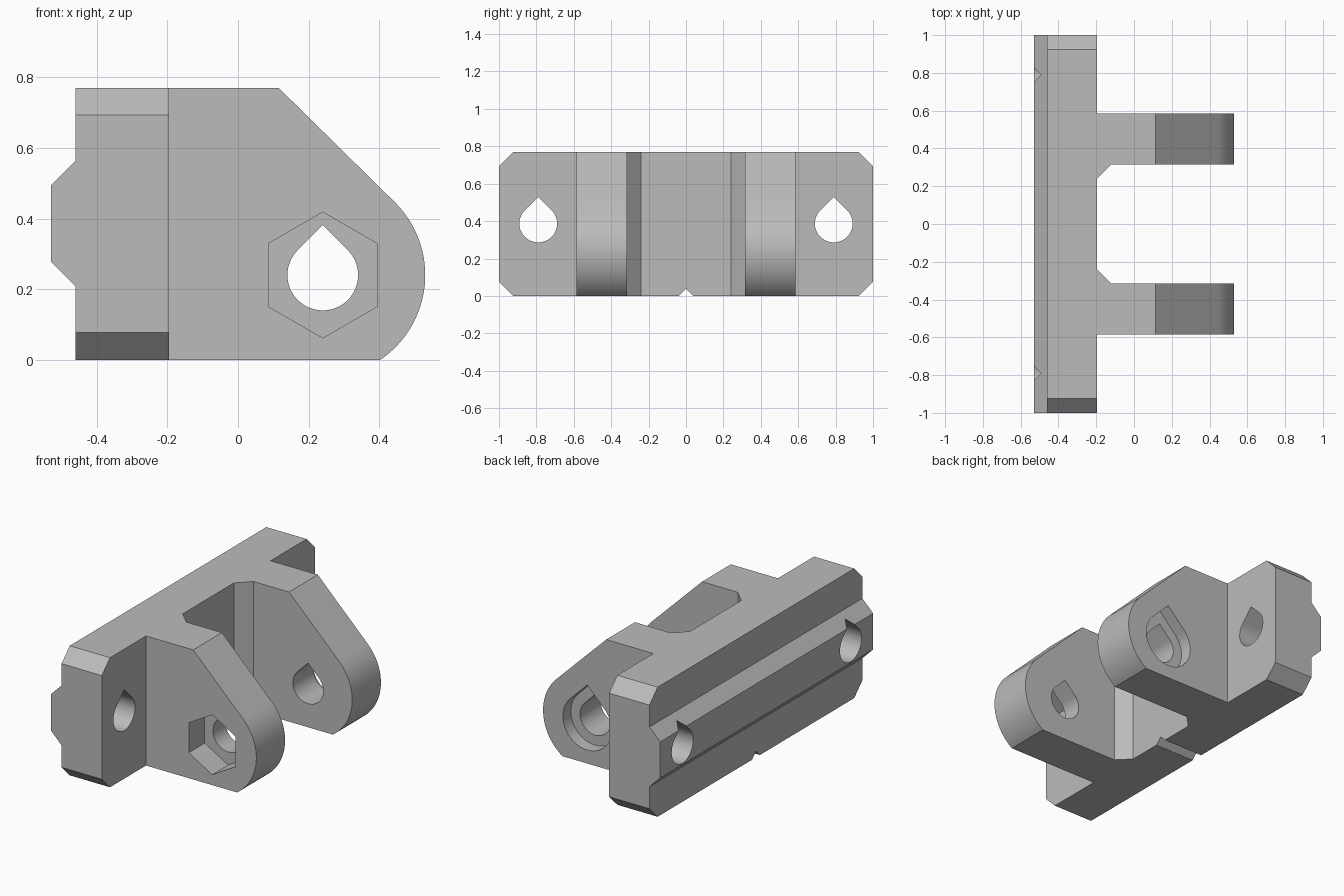
import bpy
import bmesh
from math import cos, sin, radians, sqrt

default = bpy.data.objects.get("Cube")
if default:
    bpy.data.objects.remove(default, do_unlink=True)

grey = bpy.data.materials.new("plain grey")
grey.use_nodes = True
grey.diffuse_color = (0.5, 0.5, 0.5, 1)
grey.node_tree.nodes["Principled BSDF"].inputs["Base Color"].default_value = (0.5, 0.5, 0.5, 1)


def prism(name, outline, axis, low, high):
    """Extrude a 2D outline along one axis from low to high."""
    place = {"x": lambda a, b: (low, a, b),
             "y": lambda a, b: (a, low, b),
             "z": lambda a, b: (a, b, low)}[axis]
    bm = bmesh.new()
    face = bm.faces.new([bm.verts.new(place(a, b)) for a, b in outline])
    extruded = bmesh.ops.extrude_face_region(bm, geom=[face])["geom"]
    for v in extruded:
        if isinstance(v, bmesh.types.BMVert):
            setattr(v.co, axis, high)
    bmesh.ops.recalc_face_normals(bm, faces=bm.faces)
    mesh = bpy.data.meshes.new(name)
    bm.to_mesh(mesh)
    bm.free()
    mesh.materials.append(grey)
    obj = bpy.data.objects.new(name, mesh)
    bpy.context.collection.objects.link(obj)
    return obj


def combine(body, tool, operation):
    """Apply a boolean to the body and discard the tool."""
    mod = body.modifiers.new(operation.lower(), "BOOLEAN")
    mod.operation, mod.solver, mod.object = operation, "EXACT", tool
    bpy.context.view_layer.objects.active = body
    bpy.ops.object.modifier_apply(modifier=mod.name)
    bpy.data.objects.remove(tool, do_unlink=True)


def arc(cx, cz, r, start, end, steps):
    angles = [radians(start + (end - start) * i / steps) for i in range(steps + 1)]
    return [(cx + r * cos(t), cz + r * sin(t)) for t in angles]


def teardrop(cx, cz, r):
    return arc(cx, cz, r, 135, 405, 48) + [(cx, cz + r * sqrt(2))]


FRONT, BACK, TIP, TOP = -0.195, -0.53, 0.53, 0.77
INNER, OUTER = 0.315, 0.585
PIVOT = (0.24, 0.24)

# Plan outline: plate with two arms and inner corner gussets
half = [(FRONT, 0.24), (-0.12, INNER), (TIP + 0.1, INNER),
        (TIP + 0.1, OUTER), (FRONT, OUTER), (FRONT, 1), (BACK - 0.1, 1)]
plan = half + [(x, -y) for x, y in reversed(half)]
body = prism("hinge_bracket", plan, "z", -0.1, TOP + 0.1)

# Side profile: rounded arm ends and the bevelled rail on the back
side = [(-0.46, 0)] + arc(*PIVOT, 0.29, -55.85, 45, 32) + [
    (0.115, TOP), (-0.46, TOP), (-0.46, 0.563), (BACK, 0.493), (BACK, 0.278), (-0.46, 0.208)]
combine(body, prism("side_profile", side, "y", -1.1, 1.1), "INTERSECT")

# End profile: chamfered corners and the small centre notch underneath
c = 0.077
right = [(0, 0.037), (0.037, 0), (1 - c, 0), (1, c), (1, TOP - c), (1 - c, TOP)]
end = right + [(-y, z) for y, z in reversed(right[1:])]
combine(body, prism("end_profile", end, "x", -1, 1), "INTERSECT")

# Screw holes through the plate
for y in (-0.79, 0.79):
    combine(body, prism("screw_hole", teardrop(y, 0.387, 0.101), "x", -0.8, 0), "DIFFERENCE")

# Pivot hole, hexagonal nut pocket in front, bolt head recess behind
combine(body, prism("pivot_hole", teardrop(*PIVOT, 0.1), "y", -0.8, 0.8), "DIFFERENCE")
nut = arc(*PIVOT, 0.178, 30, 330, 5)
combine(body, prism("nut_pocket", nut, "y", -0.8, 0.15 - OUTER), "DIFFERENCE")
combine(body, prism("bolt_recess", teardrop(*PIVOT, 0.16), "y", OUTER - 0.075, 0.8), "DIFFERENCE")

# Smooth the round surfaces, keep the edges crisp
bpy.ops.object.select_all(action="DESELECT")
body.select_set(True)
bpy.context.view_layer.objects.active = body
bpy.ops.object.shade_smooth_by_angle(angle=radians(25))
